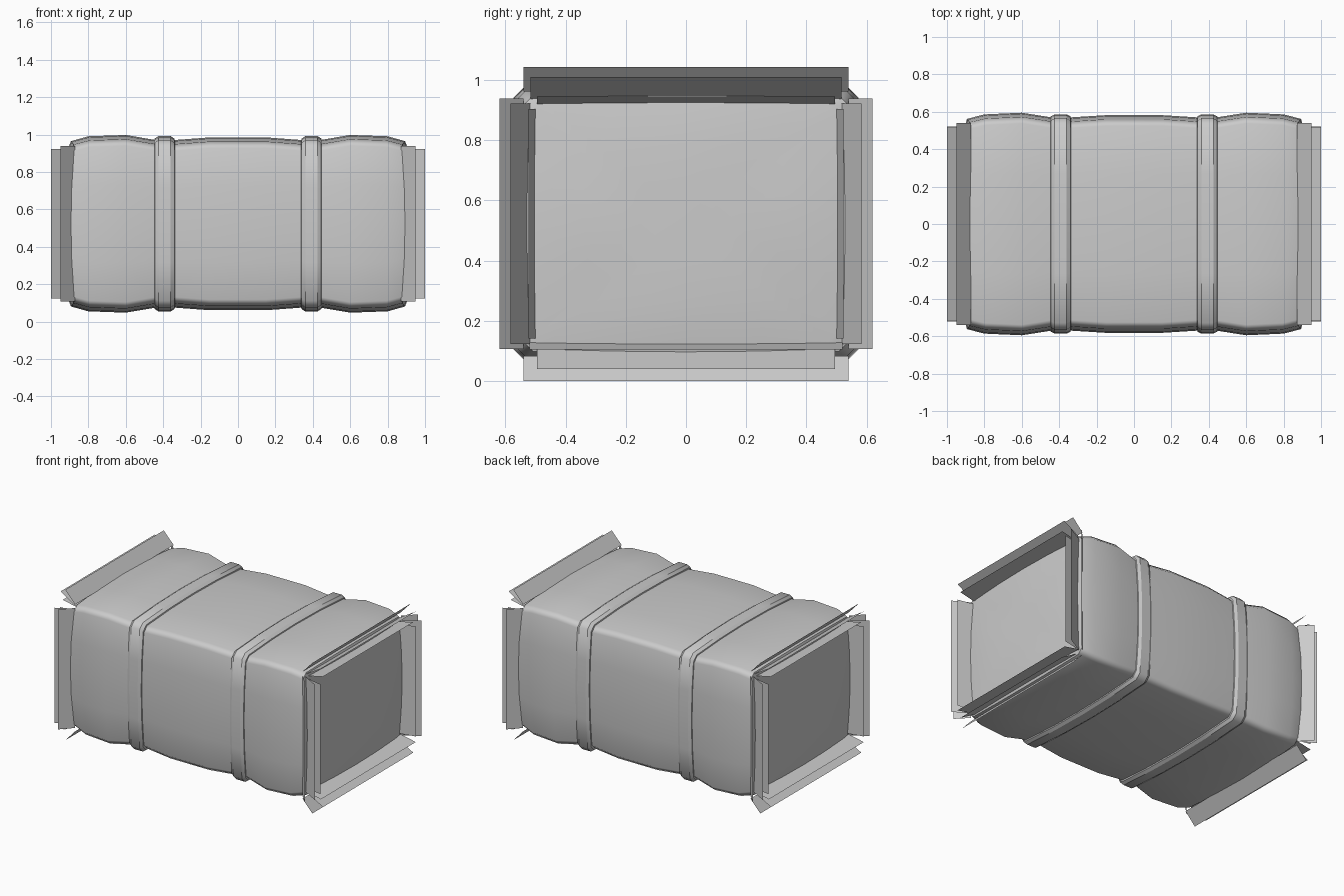
import bpy, bmesh, math
from math import radians, cos, sin

if "Cube" in bpy.data.objects:
    bpy.data.objects.remove(bpy.data.objects["Cube"])

CZ = 0.5225  # height of the bale's centre line


def section(a, b, r=0.035, bulge=0.022, n=4):
    """Bulged chamfered rectangle: list of (y, z, t), t = 1 at corners, 0 mid-side."""
    ca, cb = a - bulge - r, b - bulge - r
    pts = []
    for k in range(4):
        ang = k * math.pi / 2
        cx = ca if k in (0, 3) else -ca
        cy = cb if k in (0, 1) else -cb
        for j in range(2):
            th = ang + j * math.pi / 2
            pts.append((cx + r * cos(th), cy + r * sin(th), 1.0))
        # straight side following this corner, bowed outward
        half = ca if k % 2 == 0 else cb
        nx, ny = cos(ang + math.pi / 2), sin(ang + math.pi / 2)
        tx, ty = cos(ang + math.pi), sin(ang + math.pi)
        ex, ey = cx + r * nx, cy + r * ny
        for j in range(1, n):
            t = 2 * j / n - 1
            d = (1 + t) * half
            o = bulge * (1 - t * t)
            pts.append((ex + tx * d + nx * o, ey + ty * d + ny * o, abs(t)))
    return pts


def loft(name, stations, cap=False, crisp=False):
    """stations: (x, half_y, half_z, bow[, bulge]); bow pulls the corners back in x."""
    bm = bmesh.new()
    rings = []
    for x, a, b, bow, *bulge in stations:
        pts = section(a, b, bulge=bulge[0] if bulge else 0.022)
        rings.append([bm.verts.new((x - bow * t * t, y, CZ + z)) for y, z, t in pts])
    for r0, r1 in zip(rings, rings[1:]):
        for i in range(len(r0)):
            j = (i + 1) % len(r0)
            bm.faces.new((r0[i], r0[j], r1[j], r1[i]))
    if cap:
        for ring in (rings[0], rings[-1]):
            bm.faces.new(ring)
    for f in bm.faces:
        f.smooth = True
    if crisp:  # keep the lengthwise strap edges sharp
        for e in bm.edges:
            e.smooth = abs(e.verts[0].co.x - e.verts[1].co.x) > 1e-5
    return finish(bm, name)


def finish(bm, name):
    me = bpy.data.meshes.new(name)
    bmesh.ops.recalc_face_normals(bm, faces=bm.faces)
    bm.to_mesh(me)
    bm.free()
    ob = bpy.data.objects.new(name, me)
    bpy.context.collection.objects.link(ob)
    return ob


# Bale body, pinched at the straps, with pillowed ends
half = [(0.15, 0.582, 0.462, 0), (0.34, 0.570, 0.448, 0), (0.44, 0.570, 0.448, 0),
        (0.60, 0.595, 0.475, 0), (0.80, 0.586, 0.468, 0.005), (0.893, 0.562, 0.442, 0.014, 0.018),
        (0.906, 0.515, 0.41, 0.016, 0.012), (0.914, 0.33, 0.26, 0.008, 0.008),
        (0.917, 0.15, 0.12, 0, 0.0)]
left = [(-x, a, b, -w, *u) for x, a, b, w, *u in reversed(half)]
body = loft("bale_body", left + half, cap=True)
bpy.context.view_layer.objects.active = body
body.select_set(True)
bpy.ops.object.shade_smooth_by_angle(angle=radians(50))
body.modifiers.new("face_weighted", 'WEIGHTED_NORMAL').keep_sharp = True

# Straps with bevelled edges
prof = [(0.337, 0.567, 0.445), (0.340, 0.576, 0.456), (0.36, 0.586, 0.469),
        (0.425, 0.586, 0.469), (0.445, 0.576, 0.456), (0.448, 0.567, 0.445)]
for side, label in ((-1, "left"), (1, "right")):
    loft("strap_" + label, [(side * x, a, b, 0) for x, a, b in prof], crisp=True)

# End flaps, three nested rows fanning outward:
# (tip x, base offset, tip offset, half width), offsets from the centre
top = [(0.948, 0.440, 0.5215, 0.54), (1.0, 0.410, 0.4875, 0.517), (0.998, 0.395, 0.422, 0.495)]
bottom = [(0.948, 0.440, 0.5225, 0.54), (0.998, 0.410, 0.4825, 0.495), (1.0, 0.393, 0.418, 0.52)]
sides = [(0.948, 0.540, 0.62, 0.416), (1.0, 0.512, 0.583, 0.40), (0.998, 0.497, 0.523, 0.381)]


def flaps(name, rows, vertical, sign, end):
    bm = bmesh.new()
    for tip, base, out, w in rows:
        corners = [(0.872, base, -w), (0.872, base, w), (tip, out, w), (tip, out, -w)]
        vs = []
        for x, o, u in corners:
            y, z = (u, sign * o) if vertical else (sign * o, u)
            vs.append(bm.verts.new((end * x, y, CZ + z)))
        bm.faces.new(vs)
    finish(bm, name)


for end, label in ((-1, "left"), (1, "right")):
    flaps("top_flaps_" + label, top, True, 1, end)
    flaps("bottom_flaps_" + label, bottom, True, -1, end)
    flaps("front_flaps_" + label, sides, False, -1, end)
    flaps("back_flaps_" + label, sides, False, 1, end)
